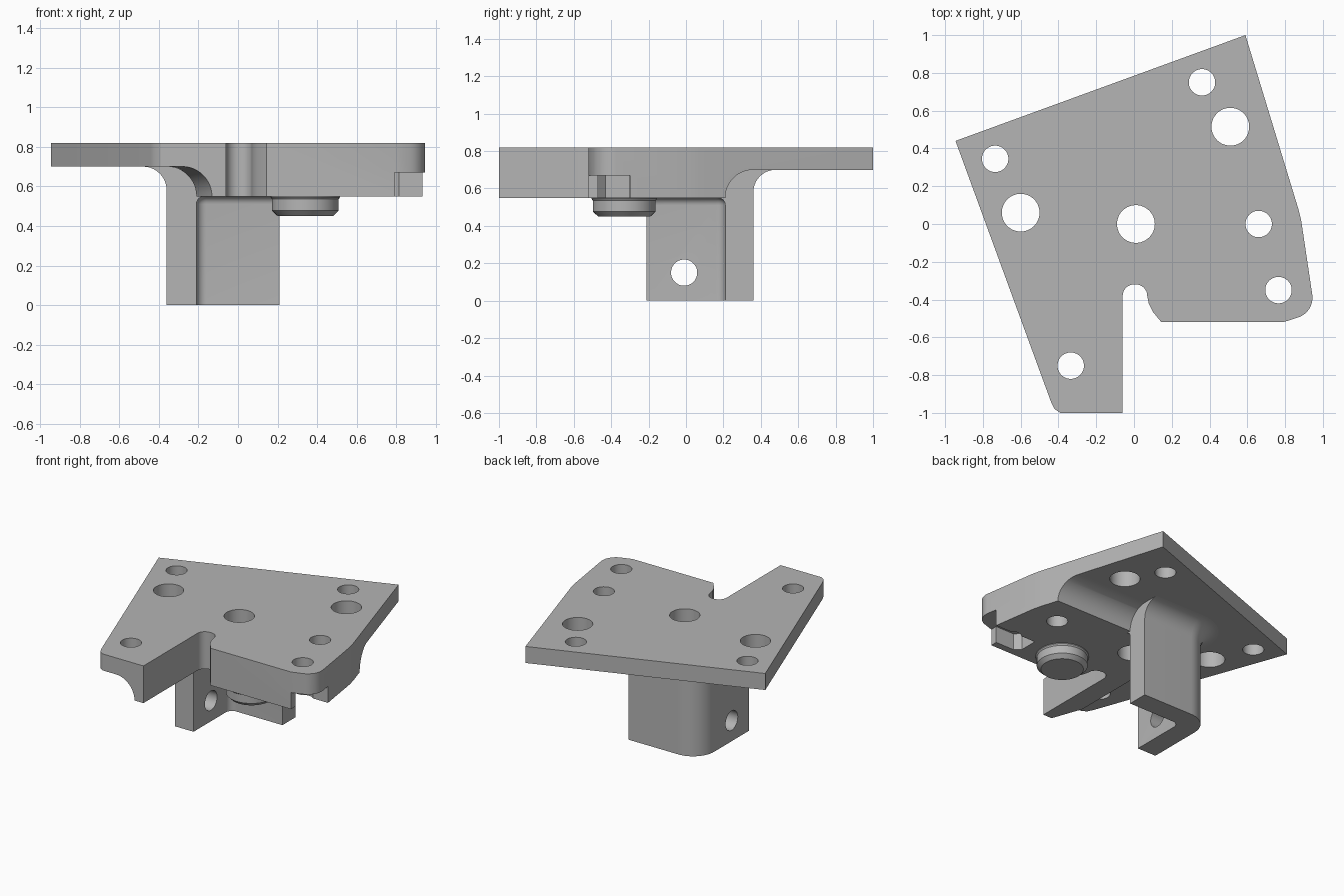
import bpy, bmesh
from math import sin, cos, pi, sqrt, radians
from mathutils import Matrix

cube = bpy.data.objects.get("Cube")
if cube:
    bpy.data.objects.remove(cube, do_unlink=True)

grey = bpy.data.materials.new("plain_grey")
grey.use_nodes = True
colour = (0.46, 0.46, 0.46, 1)
grey.diffuse_color = colour
grey.node_tree.nodes["Principled BSDF"].inputs["Base Color"].default_value = colour

TOP, THIN, THICK = 0.82, 0.70, 0.55


def arc(cx, cy, r, a0, a1, n=8):
    return [(cx + r * cos(radians(a0 + (a1 - a0) * i / n)),
             cy + r * sin(radians(a0 + (a1 - a0) * i / n))) for i in range(n + 1)]


def circle(cx, cy, r, n=48):
    return arc(cx, cy, r, 0, 360, n)[:-1]


def loft(name, rings):
    """Closed solid through (z, outline) rings with equal point counts."""
    bm = bmesh.new()
    loops = [[bm.verts.new((x, y, z)) for x, y in pts] for z, pts in rings]
    for a, b in zip(loops, loops[1:]):
        for i in range(len(a)):
            j = (i + 1) % len(a)
            bm.faces.new((a[i], a[j], b[j], b[i]))
    bm.faces.new(loops[0][::-1])
    bm.faces.new(loops[-1])
    bmesh.ops.recalc_face_normals(bm, faces=bm.faces)
    mesh = bpy.data.meshes.new(name)
    bm.to_mesh(mesh)
    bm.free()
    mesh.materials.append(grey)
    obj = bpy.data.objects.new(name, mesh)
    bpy.context.collection.objects.link(obj)
    return obj


def prism(name, pts, z0, z1):
    return loft(name, [(z0, pts), (z1, pts)])


def activate(obj):
    bpy.ops.object.select_all(action='DESELECT')
    obj.select_set(True)
    bpy.context.view_layer.objects.active = obj


def cut(obj, cutter):
    mod = obj.modifiers.new("cut", 'BOOLEAN')
    mod.operation, mod.solver, mod.object = 'DIFFERENCE', 'EXACT', cutter
    activate(obj)
    bpy.ops.object.modifier_apply(modifier=mod.name)
    bpy.data.objects.remove(cutter, do_unlink=True)


def smooth(obj):
    activate(obj)
    bpy.ops.object.shade_smooth_by_angle(angle=radians(30))


# Plate outline with its front notch and rounded corners
outline = [(0.59, 1.0), (-0.945, 0.44), (-0.44, -0.94), (-0.42, -0.98), (-0.39, -1.0),
           (-0.06, -1.0)]
outline += arc(0, -0.38, 0.06, 180, 90) + arc(0.01, -0.38, 0.06, 90, 0)
outline += [(0.078, -0.42), (0.1, -0.465), (0.145, -0.52), (0.79, -0.52)]
outline += arc(0.835, -0.39, 0.11, -70, 8)
outline += [(0.885, 0.02), (0.87, 0.08)]
plate = prism("mounting_plate", outline, THICK, TOP)

# Thin rear and side area, leaving a concave fillet along the thick pad
R = 0.15
rings = []
for k in range(-1, 13):
    a = max(k, 0) / 12 * pi / 2
    o = R * (1 - cos(a))
    z = THICK + R * sin(a) if k >= 0 else 0.4
    rings.append((z, [(-0.06 - o, -1.2), (-0.21 - o, -0.78), (-0.21 - o, 0.21 + o),
                      (2, 0.21 + o), (2, 2), (-2, 2), (-2, -1.2)]))
cut(plate, loft("relief_cutter", rings))

# Clearance pocket under the front corner
for pts in ([(0.79, -0.7), (1.2, -0.7), (1.2, -0.3), (0.79, -0.3)],
            [(0.64, -0.47), (1.1, -0.47), (1.1, -0.301), (0.6, -0.301), (0.6, -0.43)]):
    cut(plate, prism("pocket_cutter", pts, 0.4, 0.67))

# Through holes
small, large = 0.07, 0.1
for x, y, r in [(0.36, 0.75, small), (0.51, 0.515, large), (-0.735, 0.345, small),
                (-0.6, 0.06, large), (0.01, 0, large), (0.66, 0, small),
                (0.765, -0.35, small), (-0.335, -0.75, small)]:
    cut(plate, prism("hole_cutter", circle(x, y, r), 0.3, 1))
smooth(plate)


# Angled post: L-shaped section that flares into the plate
def post_section(out, inn):
    r = 0.17
    pts = [(-0.36 - out, -0.21), (-0.21 + inn, -0.21)]
    pts += arc(-0.16, 0.16, 0.05 - inn, 180, 90)
    pts += [(0.21, 0.21 - inn), (0.21, 0.36 + out)]
    pts += arc(-0.36 + r, 0.36 - r, r + out, 90, 180, 12)
    return pts


def flare(z, start, r):
    t = min(max(z - start, 0), r)
    return r - sqrt(r * r - t * t)


levels = [0, 0.51]
levels += [0.51 + 0.04 * sin(i * pi / 12) for i in range(1, 7)]
levels += [0.58 + 0.12 * sin(i * pi / 20) for i in range(0, 11)] + [0.73]
post = loft("angle_post", [(z, post_section(flare(z, 0.58, 0.12), flare(z, 0.51, 0.04)))
                           for z in levels])

# Cross hole through the side wall of the post
cross = prism("cross_hole_cutter", circle(0, 0, small), -0.3, 0.3)
cross.data.transform(Matrix.Translation((-0.3, -0.01, 0.15)) @ Matrix.Rotation(pi / 2, 4, 'Y'))
cut(post, cross)
smooth(post)

# Round boss with a chamfered end
boss = loft("round_boss", [(z, circle(0.34, -0.33, r)) for z, r in
                           [(0.45, 0.14), (0.477, 0.168), (0.535, 0.168),
                            (0.545, 0.175), (0.56, 0.175)]])
smooth(boss)
